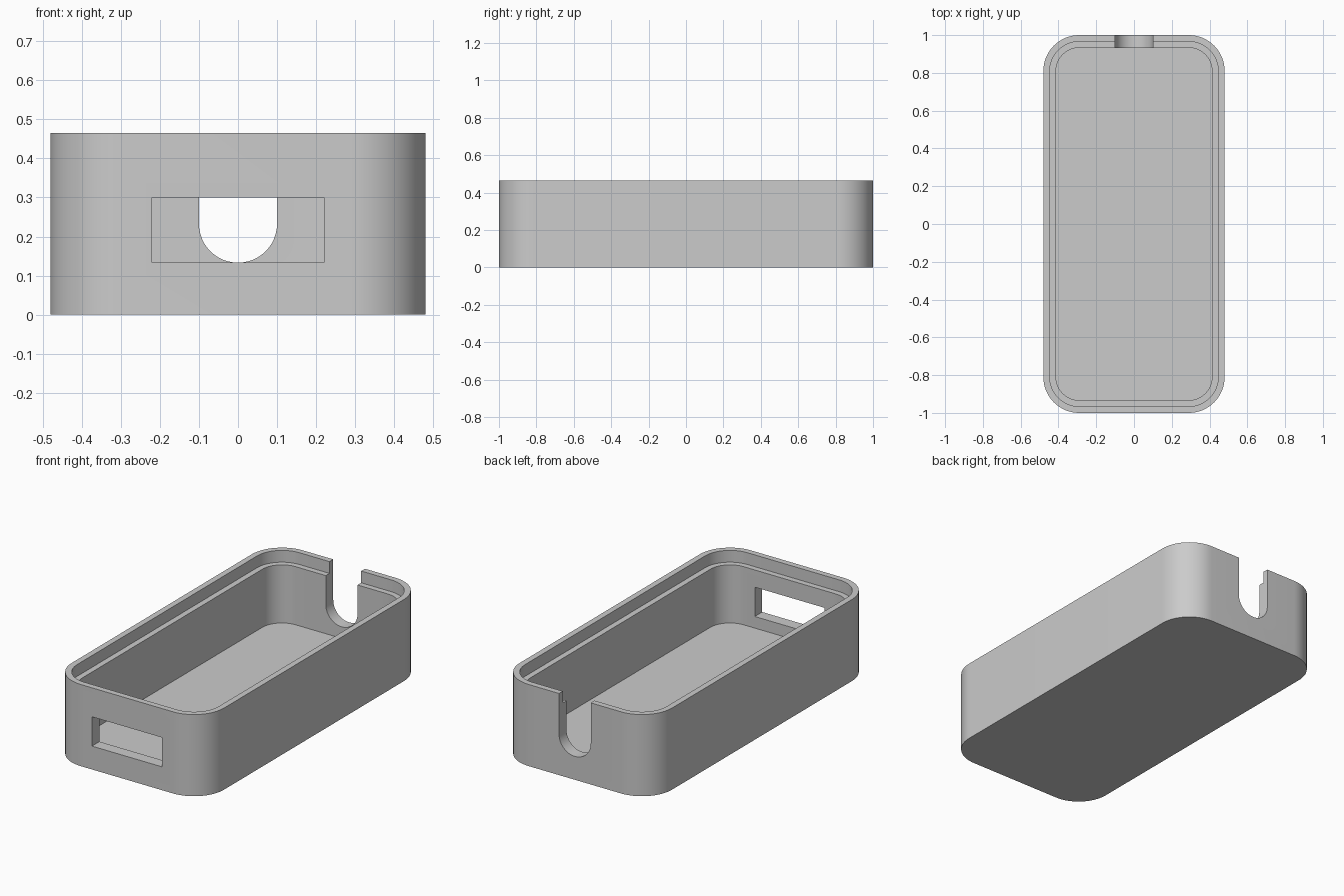
import bpy, bmesh, math

if "Cube" in bpy.data.objects:
    bpy.data.objects.remove(bpy.data.objects["Cube"], do_unlink=True)

HALF_X, HALF_Y, HEIGHT, RADIUS = 0.48, 1.0, 0.465, 0.19
WALL, LIP, FLOOR = 0.067, 0.034, 0.067
SEGMENTS = 16

grey = bpy.data.materials.new("plain grey")
grey.use_nodes = True
colour = (0.6, 0.6, 0.6, 1)
grey.diffuse_color = colour
grey.node_tree.nodes["Principled BSDF"].inputs["Base Color"].default_value = colour


def arc(cx, cy, r, start, sweep, steps):
    return [(cx + r * math.cos(start + sweep * i / steps),
             cy + r * math.sin(start + sweep * i / steps)) for i in range(steps + 1)]


def rounded_outline(inset):
    """Rounded rectangle, offset inwards from the outer wall."""
    r = RADIUS - inset
    cx, cy = HALF_X - RADIUS, HALF_Y - RADIUS
    points = []
    for k, (sx, sy) in enumerate([(1, 1), (-1, 1), (-1, -1), (1, -1)]):
        points += arc(sx * cx, sy * cy, r, k * math.pi / 2, math.pi / 2, SEGMENTS)
    return points


def loft(name, rings):
    """Closed solid skinned through rings of equal point count."""
    bm = bmesh.new()
    loops = [[bm.verts.new(p) for p in ring] for ring in rings]
    n = len(loops[0])
    for a, b in zip(loops, loops[1:]):
        for i in range(n):
            j = (i + 1) % n
            bm.faces.new((a[i], a[j], b[j], b[i]))
    bm.faces.new(loops[0][::-1])
    bm.faces.new(loops[-1])
    bmesh.ops.recalc_face_normals(bm, faces=bm.faces)
    mesh = bpy.data.meshes.new(name)
    bm.to_mesh(mesh)
    bm.free()
    obj = bpy.data.objects.new(name, mesh)
    bpy.context.collection.objects.link(obj)
    mesh.materials.append(grey)
    return obj


def cutter(name, profile, y0, y1):
    obj = loft(name, [[(x, y, z) for x, z in profile] for y in (y0, y1)])
    obj.hide_render = True
    return obj


# Open tray: outer wall, rim, recessed ledge, inner wall and floor
ledge = HEIGHT - WALL
steps = [(0, 0), (0, HEIGHT), (LIP, HEIGHT), (LIP, ledge), (WALL, ledge), (WALL, FLOOR)]
tray = loft("case_tray", [[(x, y, z) for x, y in rounded_outline(inset)]
                          for inset, z in steps])

# Rectangular port in the front wall, round-bottomed cable slot in the back wall
port = [(-0.22, 0.133), (0.22, 0.133), (0.22, 0.30), (-0.22, 0.30)]
slot = arc(0, 0.233, 0.1, math.pi, math.pi, 24) + [(0.1, 0.6), (-0.1, 0.6)]
cutters = [cutter("port_cutter", port, -1.1, -0.85),
           cutter("slot_cutter", slot, 0.85, 1.1)]
for c in cutters:
    cut = tray.modifiers.new(c.name, "BOOLEAN")
    cut.operation, cut.solver, cut.object = "DIFFERENCE", "EXACT", c

# Bake the cuts and drop the cutters
graph = bpy.context.evaluated_depsgraph_get()
baked = bpy.data.meshes.new_from_object(tray.evaluated_get(graph))
tray.modifiers.clear()
tray.data = baked
for c in cutters:
    bpy.data.objects.remove(c, do_unlink=True)

# Smooth corners, crisp edges
bpy.ops.object.select_all(action="DESELECT")
tray.select_set(True)
bpy.context.view_layer.objects.active = tray
bpy.ops.object.shade_smooth_by_angle(angle=math.radians(30))
